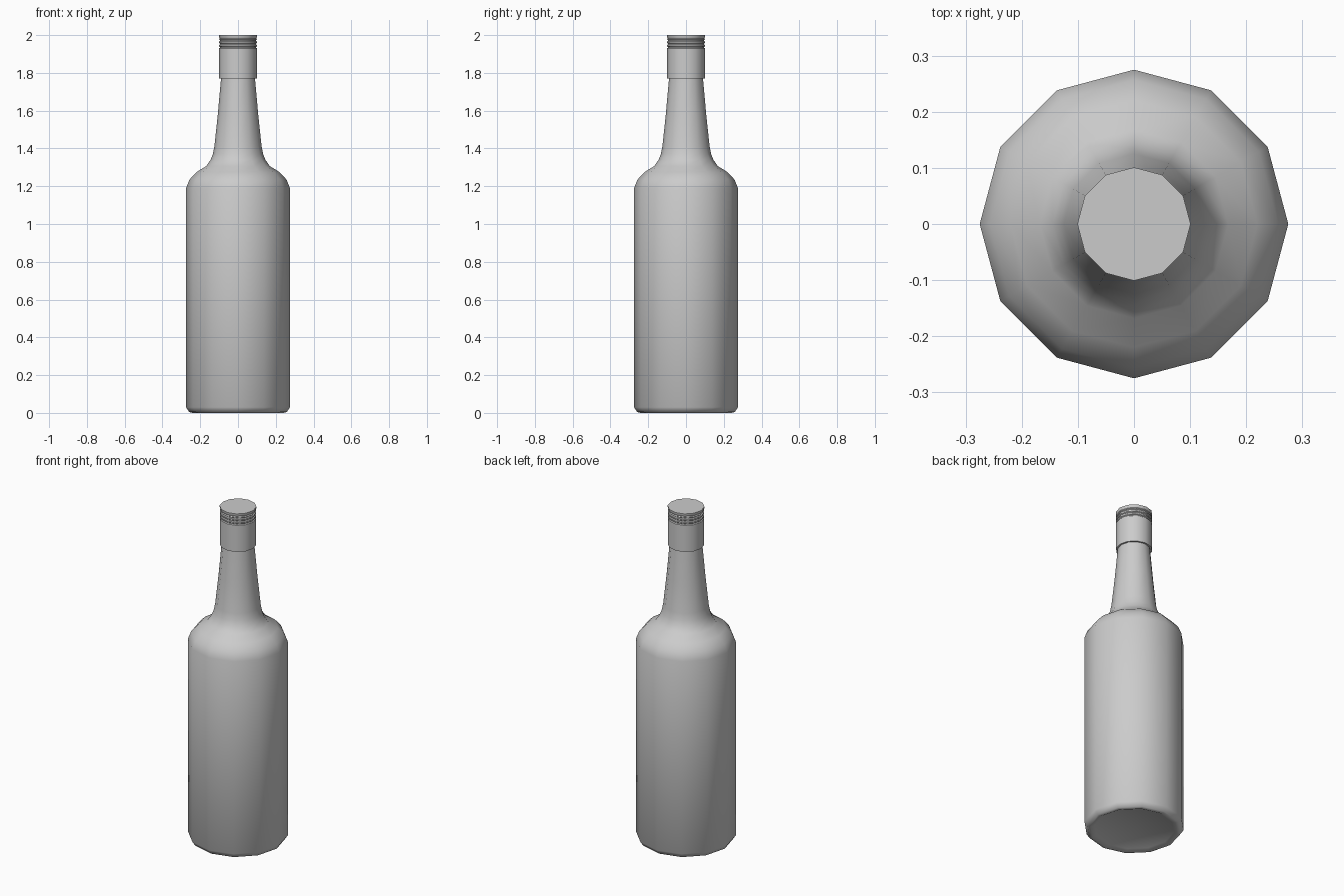
import bpy, bmesh, math

if "Cube" in bpy.data.objects:
    bpy.data.objects.remove(bpy.data.objects["Cube"])

SIDES = 12


def lathe(name, profile, angle):
    """Revolve (radius, z) points about z; radius 0 makes a pole."""
    bm = bmesh.new()
    rings = []
    for r, z in profile:
        if r == 0:
            rings.append([bm.verts.new((0, 0, z))] * SIDES)
        else:
            rings.append([bm.verts.new((r * math.cos(math.tau * i / SIDES),
                                        r * math.sin(math.tau * i / SIDES), z))
                          for i in range(SIDES)])
    for low, high in zip(rings, rings[1:]):
        for i in range(SIDES):
            j = (i + 1) % SIDES
            bm.faces.new(list(dict.fromkeys((low[i], low[j], high[j], high[i]))))
    bmesh.ops.recalc_face_normals(bm, faces=bm.faces)
    mesh = bpy.data.meshes.new(name)
    bm.to_mesh(mesh)
    bm.free()
    obj = bpy.data.objects.new(name, mesh)
    bpy.context.collection.objects.link(obj)
    bpy.ops.object.select_all(action='DESELECT')
    obj.select_set(True)
    bpy.context.view_layer.objects.active = obj
    bpy.ops.object.shade_smooth_by_angle(angle=math.radians(angle))
    return obj


# Glass: shallow hollow base, straight body, rounded shoulder, tapering neck
lathe("bottle_glass", [
    (0, 0.02), (0.22, 0.01), (0.24, 0), (0.258, 0.004), (0.275, 0.03),
    (0.275, 1.19), (0.257, 1.235), (0.22, 1.275), (0.168, 1.307),
    (0.145, 1.34), (0.133, 1.37), (0.125, 1.41), (0.107, 1.58),
    (0.09, 1.77), (0.088, 1.80), (0, 1.80)], 60)

# Screw cap: plain sleeve, knurl grooves near the top, flat lid
grooves = []
for z in (1.93, 1.948, 1.966):
    grooves += [(0.1, z), (0.095, z + 0.004), (0.095, z + 0.007), (0.1, z + 0.011)]
lathe("screw_cap", [(0.087, 1.77), (0.1, 1.77)] + grooves +
      [(0.097, 1.983), (0.101, 1.993), (0.101, 2.0), (0, 2.0)], 40)
